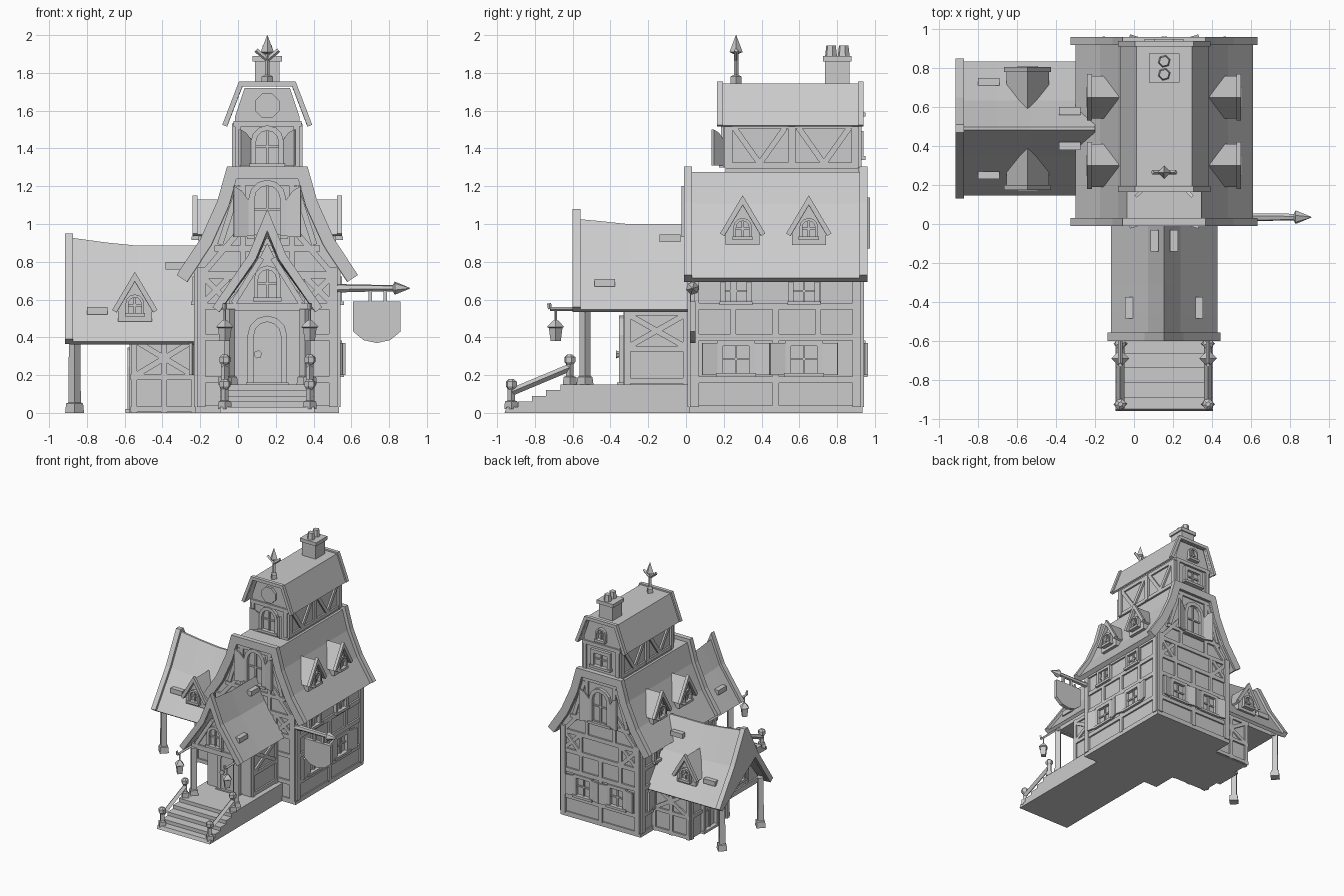
import bpy, bmesh, math
from mathutils import Vector

if "Cube" in bpy.data.objects:
    bpy.data.objects.remove(bpy.data.objects["Cube"], do_unlink=True)

stone = bpy.data.materials.new("plain_grey")
stone.use_nodes = True
grey = (0.6, 0.6, 0.6, 1)
stone.diffuse_color = grey
stone.node_tree.nodes["Principled BSDF"].inputs["Base Color"].default_value = grey

parts = {}
X, Y, Z = Vector((1, 0, 0)), Vector((0, 1, 0)), Vector((0, 0, 1))


def loft(name, sections):
    """Closed solid through equal-length rings of points."""
    bm = parts.setdefault(name, bmesh.new())
    rings = [[bm.verts.new(p) for p in s] for s in sections]
    bm.faces.new(rings[0])
    bm.faces.new(rings[-1][::-1])
    for a, b in zip(rings, rings[1:]):
        for i in range(len(a)):
            j = (i + 1) % len(a)
            bm.faces.new((a[i], b[i], b[j], a[j]))


# A frame is (origin, right, outward); a point is (right, up, outward)
def frame(x, y, right, outward):
    return (Vector((x, y, 0)), right, outward)


def place(F, u, z, d):
    return F[0] + F[1] * u + F[2] * d + Z * z


def panel(name, F, pts, d0, d1):
    loft(name, [[place(F, u, z, d) for u, z in pts] for d in (d0, d1)])


def mirrored(half):
    return [(-u, z) for u, z in reversed(half)] + [p for p in half if p[0] > 0]


def offset(line, dist):
    """Shift an open polyline to its right with mitred corners."""
    out = []
    for i, p in enumerate(line):
        normals = []
        for a, b in ((i - 1, i), (i, i + 1)):
            if a >= 0 and b < len(line):
                t = (Vector(line[b]) - Vector(line[a])).normalized()
                normals.append(Vector((t.y, -t.x)))
        n = sum(normals, Vector((0, 0))).normalized()
        out.append(tuple(Vector(p) + n * dist / n.dot(normals[0])))
    return out


def strip(line, inner, outer):
    return offset(line, inner) + offset(line, outer)[::-1]


def beam(F, u0, z0, u1, z1, width=0.03, proud=0.014, name="timber_beams"):
    panel(name, F, strip([(u0, z0), (u1, z1)], -width / 2, width / 2), -0.01, proud)


def cross(F, u0, u1, z0, z1):
    beam(F, u0, z0, u1, z1)
    beam(F, u0, z1, u1, z0, proud=0.012)


def box(name, center, size):
    c, (sx, sy, sz) = Vector(center), size
    ring = [(-sx / 2, -sy / 2), (sx / 2, -sy / 2), (sx / 2, sy / 2), (-sx / 2, sy / 2)]
    loft(name, [[c + Vector((x, y, h)) for x, y in ring] for h in (-sz / 2, sz / 2)])


def turned(name, center, profile, sides=6, axis=Z):
    """Stack of rings (height, radius) about an axis."""
    a = axis.orthogonal().normalized()
    b = axis.cross(a)
    turn = math.pi / sides
    loft(name, [[Vector(center) + axis * h + (a * math.cos(turn * (2 * i + 1)) + b * math.sin(turn * (2 * i + 1))) * r
                 for i in range(sides)] for h, r in profile])


def bar(name, p, q, radius):
    p, q = Vector(p), Vector(q)
    turned(name, p, [(0, radius), ((q - p).length, radius)], 4, (q - p).normalized())


def roof(name, F, half, depths, inset, outset):
    shape = strip(mirrored(half), inset, outset)
    low, high = half[-1][1], half[0][1]
    loft(name, [[place(F, u, z + lift * max(0, (z - low) / (high - low)), d) for u, z in shape]
                for d, lift in depths])


def gable_roof(name, F, half, depths, ends, thick=0.03, board=0.042):
    """Roof skin with bargeboards on the listed ends."""
    roof(name, F, half, depths, thick, thick * 2.3)
    for d, lift, way in ends:
        roof(name + "_bargeboard", F, half, [(d, lift), (d + way * board, lift)], 0, thick * 2.2)


def window(F, u, z0, w, h, arched=True, name="window_frames"):
    r = w / 2
    if arched:
        line = [(u - r, z0)] + [(u - r * math.cos(math.pi * i / 6), z0 + h - r + r * math.sin(math.pi * i / 6))
                                for i in range(7)] + [(u + r, z0)]
    else:
        line = [(u - r, z0), (u - r, z0 + h), (u + r, z0 + h), (u + r, z0)]
    panel(name, F, strip(line, -w * 0.08, w * 0.1), -0.01, 0.025)
    beam(F, u - r * 1.25, z0, u + r * 1.25, z0, 0.02, 0.035, name)
    beam(F, u, z0, u, z0 + h, 0.012, 0.012, name)
    beam(F, u - r, z0 + h * 0.5, u + r, z0 + h * 0.5, 0.012, 0.01, name)


def shutters(F, u, z0, w, h, angle, arched=False):
    c, s = math.cos(angle), math.sin(angle)
    drop = h * 0.3 if arched else 0
    for side in (-1, 1):
        leaf = (place(F, u + side * w * 0.58, 0, 0.008), F[1] * side * c + F[2] * s, F[2] * c - F[1] * side * s)
        v = w / 2
        panel("shutters", leaf, [(0, z0), (v, z0), (v, z0 + h), (v * 0.5, z0 + h - drop * 0.3), (0, z0 + h - drop)],
              0, 0.016)


def dormer(F, base):
    wall = [(0.09, base), (0.09, base + 0.07), (0, base + 0.21)]
    panel("dormer_walls", F, mirrored(wall), -0.2, 0)
    gable_roof("dormer_roof", F, [(0, base + 0.262), (0.12, base + 0.06)], [(-0.22, 0), (0.01, 0)],
               [(0.005, 0, 1)], 0.012, 0.025)
    window(F, 0, base + 0.035, 0.085, 0.1)


cx, wy = 0.155, 0.49
front, back = frame(cx, 0.025, X, -Y), frame(cx, 0.925, -X, Y)
right, left = frame(cx + 0.37, 0.475, Y, X), frame(cx - 0.37, 0.475, -Y, -X)

# Main house and its bell-cast roof
panel("house_walls", front, mirrored([(0.17, 1.27), (0.225, 1.1), (0.3, 0.93), (0.37, 0.78), (0.37, 0)]), -0.9, 0)
box("house_plinth", (cx, 0.475, 0.02), (0.76, 0.92, 0.04))
main_line = [(0.213, 1.305), (0.265, 1.12), (0.355, 0.92), (0.48, 0.73)]
gable_roof("house_roof", front, main_line, [(-0.92, 0), (0.02, 0)], [(0.035, 0, -1), (-0.935, 0, 1)])
for F, half in ((front, 0.37), (back, 0.37), (right, 0.45), (left, 0.45)):
    for z in (0.175, 0.4, 0.565, 0.73):
        beam(F, -half, z, half, z, 0.035)
    for s in (-1, 1):
        beam(F, s * (half - 0.02), 0.03, s * (half - 0.02), 0.77, 0.045, 0.018)
        beam(F, s * half * 0.5, 0.4, s * half * 0.5, 0.73)
    beam(F, 0, 0.03, 0, 0.57, 0.035)
for F in (right, left):
    for u in (-0.21, 0.15):
        window(F, u, 0.2, 0.17, 0.17, False)
        shutters(F, u, 0.2, 0.17, 0.17, 0.25)
        window(F, u, 0.58, 0.14, 0.13, False)
    for y in (0.3, 0.65):
        dormer((Vector((F[0].x - F[2].x * 0.005, y, 0)), F[1], F[2]), 0.89)
for F in (front, back):
    base = 0.93 if F is front else 0.87
    window(F, 0, base, 0.17, 0.29)
    shutters(F, 0, base, 0.17, 0.27, 0.3, True)
    beam(F, -0.28, 0.87, 0.28, 0.87)
    beam(F, -0.18, 1.22, 0.18, 1.22)
    for s in (-1, 1):
        beam(F, s * 0.13, 0.73, s * 0.13, 1.22)
        beam(F, s * 0.33, 0.75, s * 0.14, 0.97)
        beam(F, s * 0.25, 0.89, s * 0.15, 1.2)
        cross(F, s * 0.19, s * 0.35, 0.57, 0.73)
for s in (-1, 1):
    window(back, s * 0.16, 0.2, 0.15, 0.17, False)
    shutters(back, s * 0.16, 0.2, 0.15, 0.17, 0.2)

# Upper storey with flat-topped roof
t_front, t_back = frame(cx, 0.21, X, -Y), frame(cx, 0.915, -X, Y)
panel("tower_walls", t_front, mirrored([(0.12, 1.72), (0.17, 1.57), (0.17, 1.25)]), -0.705, 0)
gable_roof("tower_roof", t_front, [(0.15, 1.755), (0.238, 1.525)], [(-0.71, 0), (0.03, 0)],
           [(0.045, 0, -1), (-0.73, 0, 1)], 0.012, 0.03)
for F in (frame(cx + 0.17, 0.56, Y, X), frame(cx - 0.17, 0.56, -Y, -X)):
    for z in (1.31, 1.52):
        beam(F, -0.35, z, 0.35, z)
    for s in (-1, 0, 1):
        beam(F, s * 0.335, 1.3, s * 0.335, 1.53, 0.04, 0.017)
    for mid in (-0.17, 0.17):
        for s in (-1, 1):
            beam(F, mid, 1.32, mid + s * 0.135, 1.51)
for F in (t_front, t_back):
    beam(F, -0.18, 1.53, 0.18, 1.53)
    for s in (-1, 1):
        beam(F, s * 0.155, 1.3, s * 0.155, 1.53)
window(t_front, 0, 1.31, 0.15, 0.2)
shutters(t_front, 0, 1.31, 0.16, 0.19, 0.75, True)
turned("round_window", (cx, 0.21, 1.625), [(-0.01, 0.07), (0.02, 0.07)], 8, -Y)
window(t_back, 0, 1.35, 0.16, 0.13, False)
window(t_back, 0, 1.58, 0.08, 0.1)

# Chimney and roof finial
box("chimney_stack", (cx, 0.8, 1.8), (0.13, 0.13, 0.14))
box("chimney_cap", (cx, 0.8, 1.875), (0.155, 0.15, 0.03))
for y in (0.768, 0.835):
    turned("chimney_pots", (cx, y, 1.885), [(0, 0.033), (0.06, 0.026)])
turned("finial", (cx, 0.265, 1.74), [(0, 0.03), (0.04, 0.03), (0.05, 0.012), (0.16, 0.012), (0.17, 0.035),
                                     (0.26, 0.001)], 4)
for s in (-1, 1):
    bar("finial_arms", (cx, 0.265, 1.87), (cx + s * 0.06, 0.265, 1.92), 0.012)

# Side wing, open bay on posts
wing = frame(-0.2, wy, -Y, -X)
panel("wing_walls", wing, mirrored([(0, 0.78), (0.14, 0.58), (0.26, 0.42), (0.26, 0)]), -0.05, 0.36)
panel("wing_gable", wing, mirrored([(0, 0.8), (0.14, 0.58), (0.26, 0.43), (0.26, 0.38)]), 0.3, 0.64)
gable_roof("wing_roof", wing, [(0.02, 0.905), (0.16, 0.66), (0.36, 0.39)],
           [(0, 0), (0.33, 0), (0.5, 0.018), (0.69, 0.045)], [(0.715, 0.045, -1)], 0.02)
wing_gable = frame(-0.84, wy, -Y, -X)
window(wing_gable, 0, 0.48, 0.11, 0.15)
beam(wing_gable, -0.28, 0.4, 0.28, 0.4, 0.04)
for s in (-1, 1):
    beam(wing_gable, s * 0.11, 0.4, s * 0.11, 0.62)
    side = frame(-0.39, wy + s * 0.26, X * -s, Y * s)
    for z in (0.02, 0.19, 0.39):
        beam(side, -0.18, z, 0.18, z)
    for u in (-0.16, 0, 0.16):
        beam(side, u, 0, u, 0.4)
    cross(side, -0.15, 0.15, 0.2, 0.38)
    turned("wing_posts", (-0.865, wy + s * 0.26, 0), [(0, 0.05), (0.05, 0.045), (0.055, 0.033), (0.42, 0.03)], 4)
    dormer(frame(-0.546, wy + s * 0.285, X * -s, Y * s), 0.485)
wing_end = frame(-0.56, wy, -Y, -X)
window(wing_end, 0, 0.01, 0.18, 0.32)
for s in (-1, 1):
    beam(wing_end, s * 0.24, 0, s * 0.24, 0.4)
    beam(wing_end, s * 0.11, 0.19, s * 0.24, 0.19)

# Entrance porch
porch = frame(cx, 0.02, X, -Y)
panel("porch_walls", porch, mirrored([(0, 0.88), (0.085, 0.72), (0.2, 0.59), (0.2, 0.1)]), -0.02, 0.35)
panel("porch_gable", porch, mirrored([(0, 0.9), (0.085, 0.73), (0.2, 0.6), (0.2, 0.55)]), 0.3, 0.54)
gable_roof("porch_roof", porch, [(0, 1.05), (0.1, 0.82), (0.29, 0.56)],
           [(0, 0), (0.33, 0), (0.48, 0.018), (0.6, 0.03)], [(0.62, 0.03, -1)], 0.02)
porch_gable = frame(cx, -0.52, X, -Y)
window(porch_gable, 0, 0.6, 0.12, 0.17)
beam(porch_gable, -0.22, 0.56, 0.22, 0.56, 0.04)
for s in (-1, 1):
    beam(porch_gable, s * 0.18, 0.58, s * 0.03, 0.82)
    side = frame(cx + s * 0.2, -0.155, Y * s, X * s)
    for z in (0.17, 0.34, 0.53):
        beam(side, -0.17, z, 0.17, z)
    for u in (-0.155, 0.155):
        beam(side, u, 0.15, u, 0.55)
    cross(side, -0.15, 0.15, 0.35, 0.52)
    turned("porch_columns", (cx + s * 0.2, -0.535, 0.15), [(0, 0.045), (0.04, 0.04), (0.045, 0.03), (0.4, 0.03)], 4)
door = frame(cx, -0.33, X, -Y)
window(door, 0, 0.15, 0.18, 0.35, name="door_frame")
panel("door", door, [(-0.08, 0.15), (0.08, 0.15), (0.08, 0.43), (0.045, 0.48), (-0.045, 0.48), (-0.08, 0.43)],
      -0.01, 0.015)
turned("door_knob", (cx - 0.05, -0.345, 0.31), [(0, 0.012), (0.025, 0.022)], 6, -Y)

# Landing, steps and railings
stair = [(0.03, 0), (-0.96, 0), (-0.95, 0.03)]
for i in range(4):
    y = -0.89 + i * 0.075
    stair += [(y, 0.03 * (i + 1)), (y, 0.03 * (i + 2))]
stair += [(0.03, 0.15)]
panel("landing_and_steps", frame(cx - 0.25, 0, Y, X), stair, 0, 0.5)
for s in (-1, 1):
    x = cx + s * 0.225
    low, high = (x, -0.925, 0.02), (x, -0.615, 0.15)
    for foot in (low, high):
        turned("rail_posts", foot, [(0, 0.036), (0.04, 0.034), (0.045, 0.02), (0.11, 0.02)], 4)
        turned("post_knobs", foot, [(0.105, 0.018), (0.12, 0.03), (0.145, 0.03), (0.16, 0.012)])
    bar("handrails", Vector(low) + Z * 0.09, Vector(high) + Z * 0.09, 0.02)
    # Hanging lanterns
    bar("lantern_hooks", (x, -0.53, 0.55), (x, -0.72, 0.55), 0.011)
    bar("lantern_hooks", (x, -0.72, 0.55), (x, -0.725, 0.58), 0.011)
    bar("lantern_hooks", (x, -0.69, 0.48), (x, -0.69, 0.55), 0.007)
    turned("lanterns", (x, -0.69, 0.38), [(0, 0.027), (0.07, 0.036), (0.075, 0.046), (0.11, 0.012)], 4)

# Hanging shop board on an arrow-tipped pole
sign = frame(0.735, 0.035, X, -Y)
panel("sign_board", sign, mirrored([(0.125, 0.59), (0.125, 0.43), (0.07, 0.385), (0, 0.37)]), -0.015, 0.015)
turned("sign_pole", (0.5, 0.035, 0.66), [(0, 0.028), (0.1, 0.02), (0.32, 0.018), (0.33, 0.036), (0.41, 0.002)], 6, X)
for x in (0.7, 0.78):
    box("sign_hangers", (x, 0.035, 0.62), (0.02, 0.02, 0.08))

# Loose raised shingles
for x, z, reach in ((-0.745, 0.54, 0.24), (-0.33, 0.78, 0.09)):
    for s in (-1, 1):
        box("raised_shingles", (x, wy + s * reach, z), (0.11, 0.04, 0.04))
for y, z, reach in ((-0.43, 0.69, 0.18), (-0.085, 0.925, 0.05)):
    for s in (-1, 1):
        box("raised_shingles", (cx + s * reach, y, z), (0.04, 0.11, 0.04))

# Turn the gathered parts into objects
for name, bm in parts.items():
    bmesh.ops.recalc_face_normals(bm, faces=bm.faces)
    mesh = bpy.data.meshes.new(name)
    bm.to_mesh(mesh)
    bm.free()
    mesh.materials.append(stone)
    bpy.context.collection.objects.link(bpy.data.objects.new(name, mesh))
